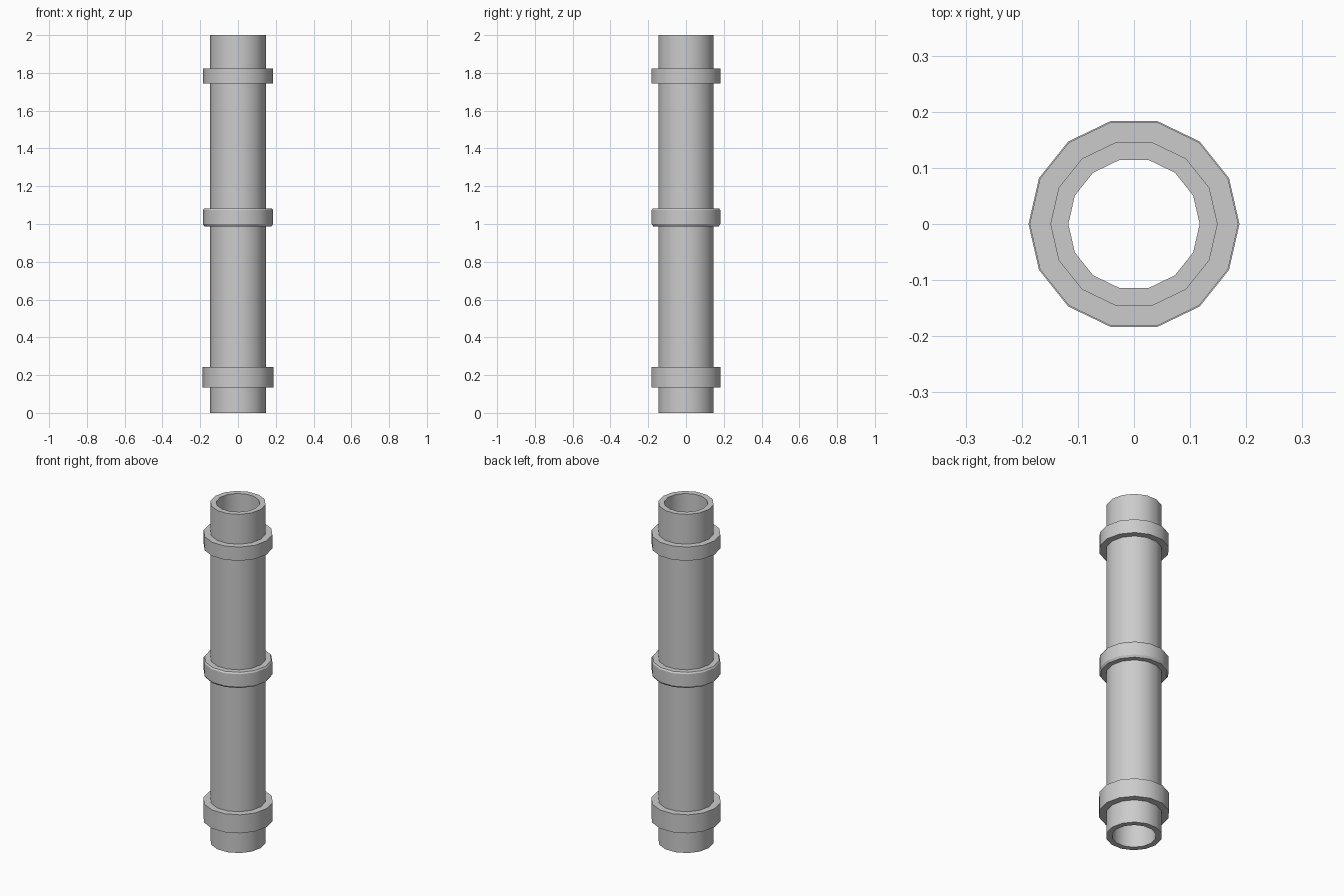
import bpy, bmesh, math

if "Cube" in bpy.data.objects:
    bpy.data.objects.remove(bpy.data.objects["Cube"])

SIDES = 14


def lathe(name, profile):
    """Spin a closed (radius, z) profile into a 14-sided ring."""
    bm = bmesh.new()
    rings = []
    for r, z in profile:
        rings.append([bm.verts.new((r * math.cos(math.tau * i / SIDES),
                                    r * math.sin(math.tau * i / SIDES), z))
                      for i in range(SIDES)])
    for k, lower in enumerate(rings):
        upper = rings[(k + 1) % len(rings)]
        for i in range(SIDES):
            j = (i + 1) % SIDES
            bm.faces.new((lower[i], lower[j], upper[j], upper[i]))
    bmesh.ops.recalc_face_normals(bm, faces=bm.faces)
    mesh = bpy.data.meshes.new(name)
    bm.to_mesh(mesh)
    bm.free()
    obj = bpy.data.objects.new(name, mesh)
    bpy.context.collection.objects.link(obj)
    bpy.ops.object.select_all(action='DESELECT')
    obj.select_set(True)
    bpy.context.view_layer.objects.active = obj
    bpy.ops.object.shade_smooth_by_angle(angle=math.radians(30))
    return obj


def band(name, radius, z0, z1):
    """Plain square-edged collar hugging the pipe."""
    return lathe(name, [(0.148, z0), (radius, z0), (radius, z1), (0.148, z1)])


# Hollow pipe
lathe("pipe", [(0.117, 0), (0.149, 0), (0.149, 2), (0.117, 2)])

# Square-edged collars near the ends
band("lower_collar", 0.188, 0.135, 0.244)
band("upper_collar", 0.186, 1.743, 1.824)

# Middle collar with chamfered rims
lathe("middle_collar", [(0.148, 0.988), (0.178, 0.988), (0.186, 1.0),
                        (0.186, 1.073), (0.180, 1.082), (0.148, 1.082)])
